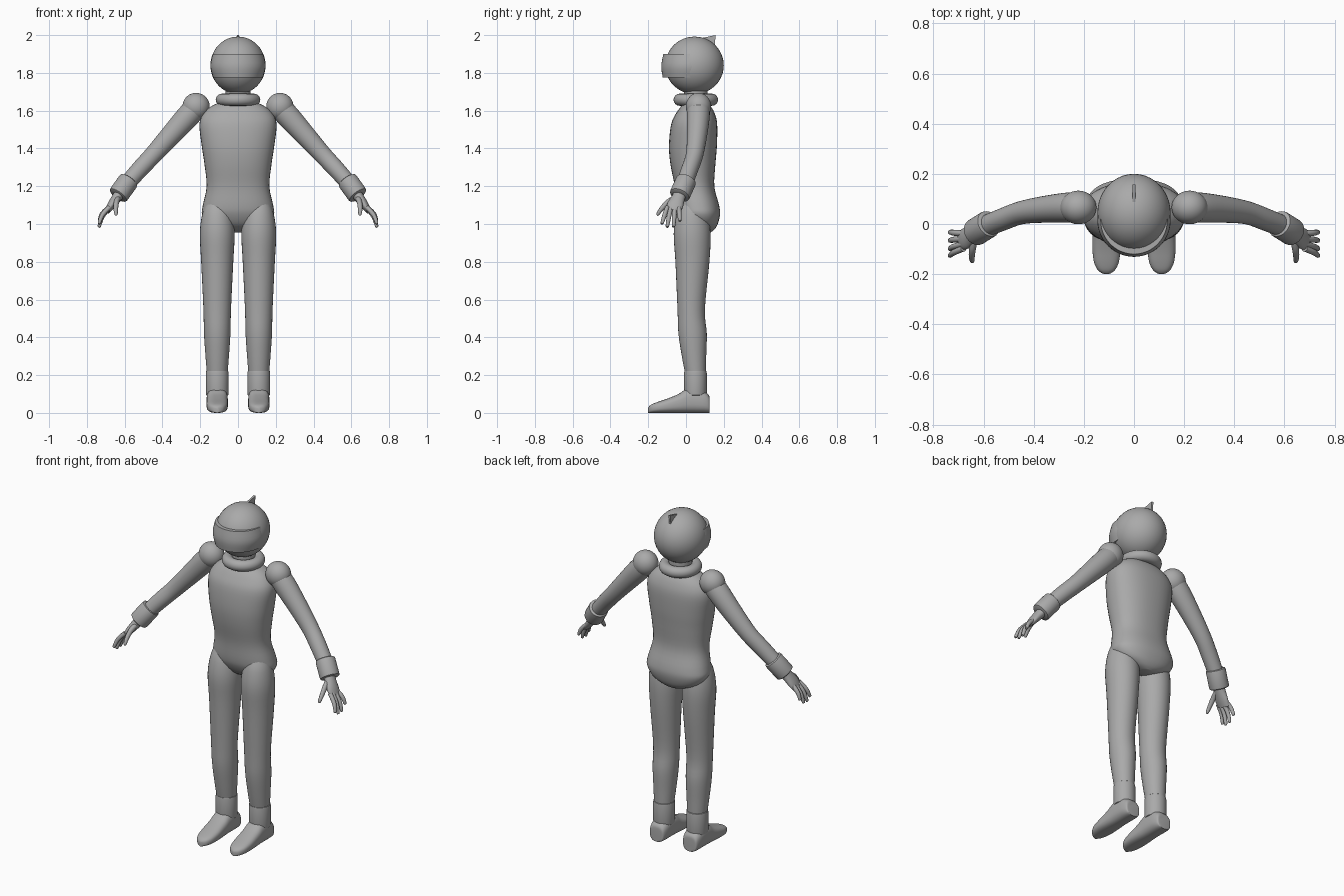
import bpy, bmesh, math
from mathutils import Vector

cube = bpy.data.objects.get("Cube")
if cube:
    bpy.data.objects.remove(cube, do_unlink=True)

grey = bpy.data.materials.new("plain_grey")
grey.use_nodes = True
grey.diffuse_color = (0.4, 0.4, 0.4, 1)
grey.node_tree.nodes["Principled BSDF"].inputs["Base Color"].default_value = (0.4, 0.4, 0.4, 1)

X, Y, Z = Vector((1, 0, 0)), Vector((0, 1, 0)), Vector((0, 0, 1))


def finish(ob, name, angle=40):
    ob.name = ob.data.name = name
    ob.data.materials.clear()
    ob.data.materials.append(grey)
    bpy.ops.object.select_all(action='DESELECT')
    ob.select_set(True)
    bpy.context.view_layer.objects.active = ob
    bpy.ops.object.shade_smooth_by_angle(angle=math.radians(angle))
    return ob


def smooth_rings(rings, steps):
    """Blend rings with a Catmull-Rom curve."""
    out = []
    for i in range(len(rings) - 1):
        a, b, c, d = (rings[max(i - 1, 0)], rings[i], rings[i + 1],
                      rings[min(i + 2, len(rings) - 1)])
        for k in range(steps):
            t = k / steps
            out.append([q + (r - p) * t / 2 + (2 * p - 5 * q + 4 * r - s) * t * t / 2
                        + (3 * q - p - 3 * r + s) * t ** 3 / 2
                        for p, q, r, s in zip(a, b, c, d)])
    return out + [list(rings[-1])]


def loft(name, rings, axis=Z, ref=Y, side=1, steps=4, n=32, power=2.0):
    """Skin rings (x, y, z, radius across, radius along ref) set square to axis."""
    axis = Vector(axis).normalized()
    u = (ref - axis * ref.dot(axis)).normalized()
    w = axis.cross(u)
    bm = bmesh.new()
    loops = []
    for x, y, z, rw, ru in smooth_rings(rings, steps):
        loop = []
        for k in range(n):
            a = math.tau * k / n
            c, s = math.cos(a), math.sin(a)
            p = (Vector((x, y, z))
                 + w * rw * math.copysign(abs(c) ** (2 / power), c)
                 + u * ru * math.copysign(abs(s) ** (2 / power), s))
            p.x *= side
            loop.append(bm.verts.new(p))
        loops.append(loop)
    for a, b in zip(loops, loops[1:]):
        for k in range(n):
            bm.faces.new((a[k], a[(k + 1) % n], b[(k + 1) % n], b[k]))
    bm.faces.new(loops[0])
    bm.faces.new(loops[-1])
    bmesh.ops.recalc_face_normals(bm, faces=bm.faces)
    me = bpy.data.meshes.new(name)
    bm.to_mesh(me)
    bm.free()
    ob = bpy.data.objects.new(name, me)
    bpy.context.collection.objects.link(ob)
    return finish(ob, name)


def ball(name, centre, radii):
    bpy.ops.mesh.primitive_uv_sphere_add(segments=40, ring_count=24, location=centre)
    ob = bpy.context.object
    ob.scale = radii
    return finish(ob, name)


def upright(rows, x=0):
    """Rows of (z, half width, front y, back y) become level rings."""
    return [(x, (f + b) / 2, z, w, (b - f) / 2) for z, w, f, b in rows]


def cuff_rings(start, end, r):
    """A short sleeve with rounded lips."""
    a, b = Vector(start), Vector(end)
    return [(*a.lerp(b, t), r * k, r * k)
            for t, k in ((0, .88), (.03, .97), (.1, 1), (.9, 1), (.97, .97), (1, .88))]


# Head: helmet, raised visor band and small crest
ball("helmet", (0, .045, 1.84), (.146, .155, .152))
loft("visor", upright([(1.775, .131, -.123, .15), (1.835, .146, -.131, .16),
                       (1.9, .133, -.12, .15)]), n=48)
bpy.ops.mesh.primitive_cube_add(size=1)
crest = bpy.context.object
bm = bmesh.new()
for x in (-.006, .006):
    bm.faces.new([bm.verts.new((x, y, z)) for y, z in
                  ((.075, 1.97), (.085, 1.985), (.157, 2.0), (.15, 1.92))])
bmesh.ops.bridge_loops(bm, edges=bm.edges)
bmesh.ops.recalc_face_normals(bm, faces=bm.faces)
bm.to_mesh(crest.data)
bm.free()
finish(crest, "crest", 20)

# Neck and collar
loft("neck", upright([(1.6, .065, -.01, .115), (1.73, .065, -.01, .115)]), steps=1)
bpy.ops.mesh.primitive_torus_add(location=(0, .052, 1.658), major_radius=.086,
                                 minor_radius=.032, major_segments=48, minor_segments=16)
finish(bpy.context.object, "collar")

# Torso with the hips and seat
loft("torso", upright([
    (.955, .03, .07, .13), (.97, .09, .03, .15), (1.0, .155, -.01, .168),
    (1.05, .19, -.04, .18), (1.1, .186, -.052, .175), (1.2, .166, -.06, .15),
    (1.32, .178, -.083, .156), (1.42, .193, -.09, .164), (1.53, .204, -.078, .165),
    (1.59, .18, -.05, .15), (1.63, .13, -.02, .125), (1.645, .08, 0, .1)]), n=40, power=2.3)

for side, label in ((1, "left_"), (-1, "right_")):
    # Leg, ankle cuff and foot
    loft(label + "leg", upright([
        (1.11, .06, -.025, .09), (1.05, .08, -.05, .115), (.95, .092, -.065, .13),
        (.8, .085, -.056, .124), (.55, .073, -.045, .1), (.42, .07, -.04, .11),
        (.3, .062, -.022, .107), (.2, .054, -.003, .105)], .11), side=side)
    loft(label + "ankle_cuff", cuff_rings((.11, .05, .09), (.11, .05, .225), .06),
         side=side, steps=1)
    foot = [(.125, .035, .07), (.12, .046, .095), (.09, .054, .118), (.04, .056, .132),
            (0, .056, .125), (-.04, .056, .1), (-.1, .056, .075), (-.15, .05, .058),
            (-.18, .037, .046), (-.194, .022, .036), (-.2, .008, .028)]
    loft(label + "foot", [(.11, y, h / 2, w, h / 2) for y, w, h in foot],
         axis=Y, ref=Z, side=side, power=2.7)

    # Shoulder, arm and wrist cuff
    ball(label + "shoulder", (.222 * side, .066, 1.622), (.072, .067, .072))
    down = (.35, -.06, -.38)
    loft(label + "arm", [(.22, .066, 1.62, .06, .06), (.27, .065, 1.565, .062, .06),
                         (.36, .058, 1.465, .055, .053), (.45, .045, 1.365, .048, .046),
                         (.52, .02, 1.29, .046, .045), (.6, -.012, 1.2, .042, .043)],
         axis=down, side=side)
    loft(label + "wrist_cuff", cuff_rings((.577, .002, 1.232), (.636, -.035, 1.15), .055),
         axis=(.06, -.037, -.082), side=side, steps=1)

    # Hand: palm, four fingers and a thumb
    loft(label + "palm", [(.615, -.025, 1.175, .03, .034), (.645, -.042, 1.135, .026, .036),
                          (.672, -.058, 1.098, .021, .043), (.692, -.067, 1.068, .014, .038)],
         axis=(.08, -.045, -.11), side=side, n=24)
    tips = (("first", -.098, -.128, 1.0), ("middle", -.08, -.1, .982),
            ("ring", -.059, -.066, .984), ("little", -.038, -.032, 1.015))
    for finger, y0, y1, z1 in tips:
        a, b = Vector((.68, y0, 1.09)), Vector((.737, y1, z1))
        mid = a.lerp(b, .5) + Vector((.009, 0, .004))
        end = b - (b - mid) * .12
        loft(label + finger + "_finger",
             [(*a, .013, .012), (*mid, .012, .012), (*end, .009, .009), (*b, .003, .003)],
             axis=b - a, side=side, n=12, steps=3)
    loft(label + "thumb", [(.637, -.058, 1.135, .016, .018), (.644, -.098, 1.112, .014, .016),
                           (.647, -.13, 1.08, .012, .012), (.646, -.149, 1.053, .009, .009),
                           (.646, -.154, 1.046, .003, .003)],
         axis=(.01, -.1, -.09), side=side, n=12)
